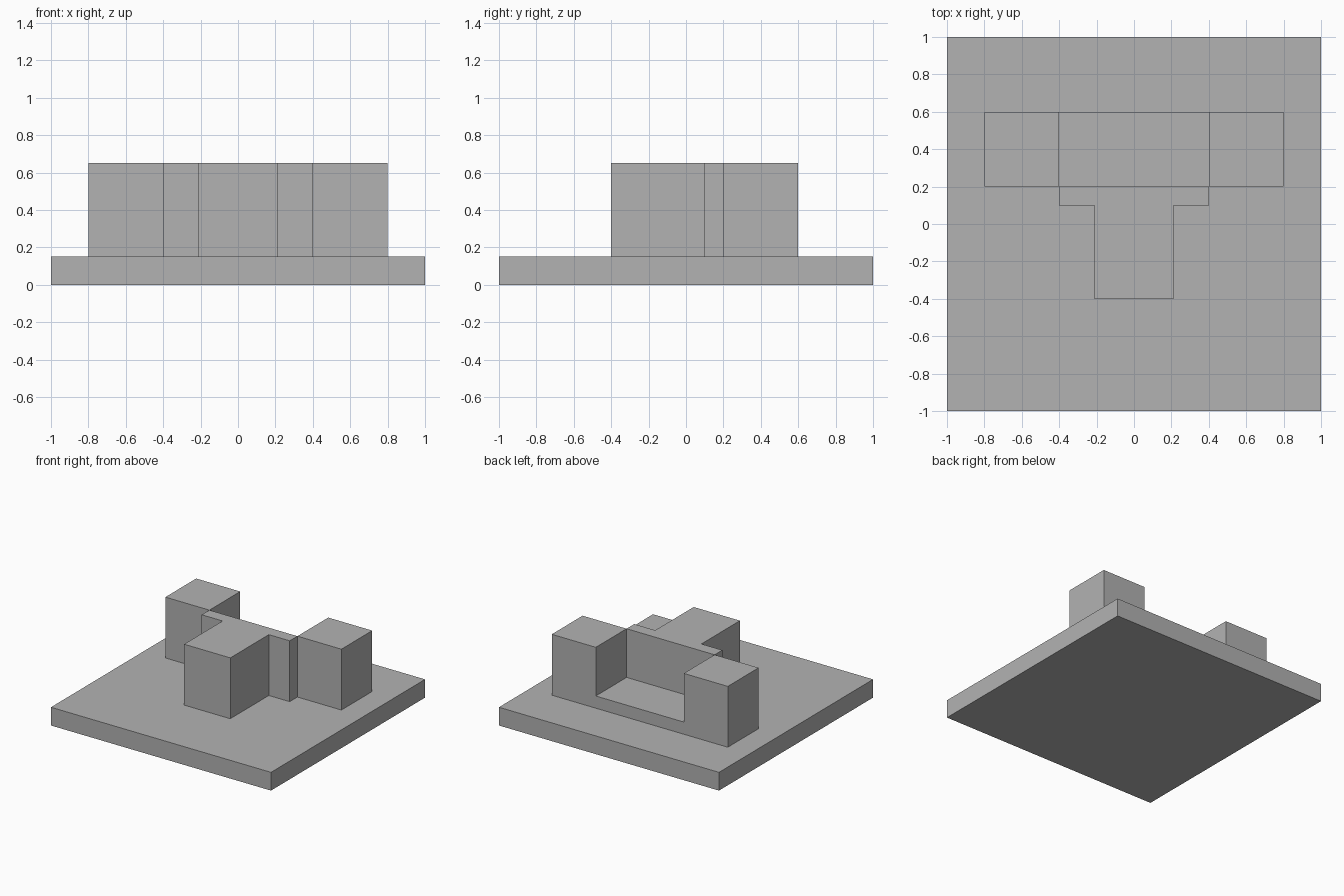
import bpy
import bmesh
from mathutils import Vector

cube = bpy.data.objects.get("Cube")
if cube:
    bpy.data.objects.remove(cube, do_unlink=True)

grey = bpy.data.materials.new("plain_grey")
grey.use_nodes = True
grey.diffuse_color = (0.448, 0.448, 0.448, 1)
grey.node_tree.nodes["Principled BSDF"].inputs["Base Color"].default_value = grey.diffuse_color

BASE_TOP = 0.15
ROOF = 0.65


def extrude_half_profile(name, half, to_point, direction):
    """Mirror a half outline across x = 0 and extrude it into a solid."""
    outline = half + [(-x, v) for x, v in reversed(half)]
    bm = bmesh.new()
    face = bm.faces.new([bm.verts.new(to_point(x, v)) for x, v in outline])
    result = bmesh.ops.extrude_face_region(bm, geom=[face], use_keep_orig=True)
    moved = [g for g in result["geom"] if isinstance(g, bmesh.types.BMVert)]
    bmesh.ops.translate(bm, verts=moved, vec=Vector(direction))
    bmesh.ops.recalc_face_normals(bm, faces=bm.faces)
    mesh = bpy.data.meshes.new(name)
    bm.to_mesh(mesh)
    bm.free()
    mesh.materials.append(grey)
    obj = bpy.data.objects.new(name, mesh)
    bpy.context.collection.objects.link(obj)
    return obj


# Square ground slab
extrude_half_profile("base_slab", [(1, -1), (1, 1)],
                     lambda x, y: (x, y, 0), (0, 0, BASE_TOP))

# Two towers joined by a low floor, open to the rear
extrude_half_profile("rear_towers",
                     [(0.8, BASE_TOP), (0.8, ROOF), (0.4, ROOF), (0.4, 0.25)],
                     lambda x, z: (x, 0.2, z), (0, 0.4, 0))

# T-shaped front block: thin cross wall with a forward wing
extrude_half_profile("front_wing",
                     [(0.21, -0.4), (0.21, 0.1), (0.4, 0.1), (0.4, 0.2)],
                     lambda x, y: (x, y, BASE_TOP), (0, 0, ROOF - BASE_TOP))
